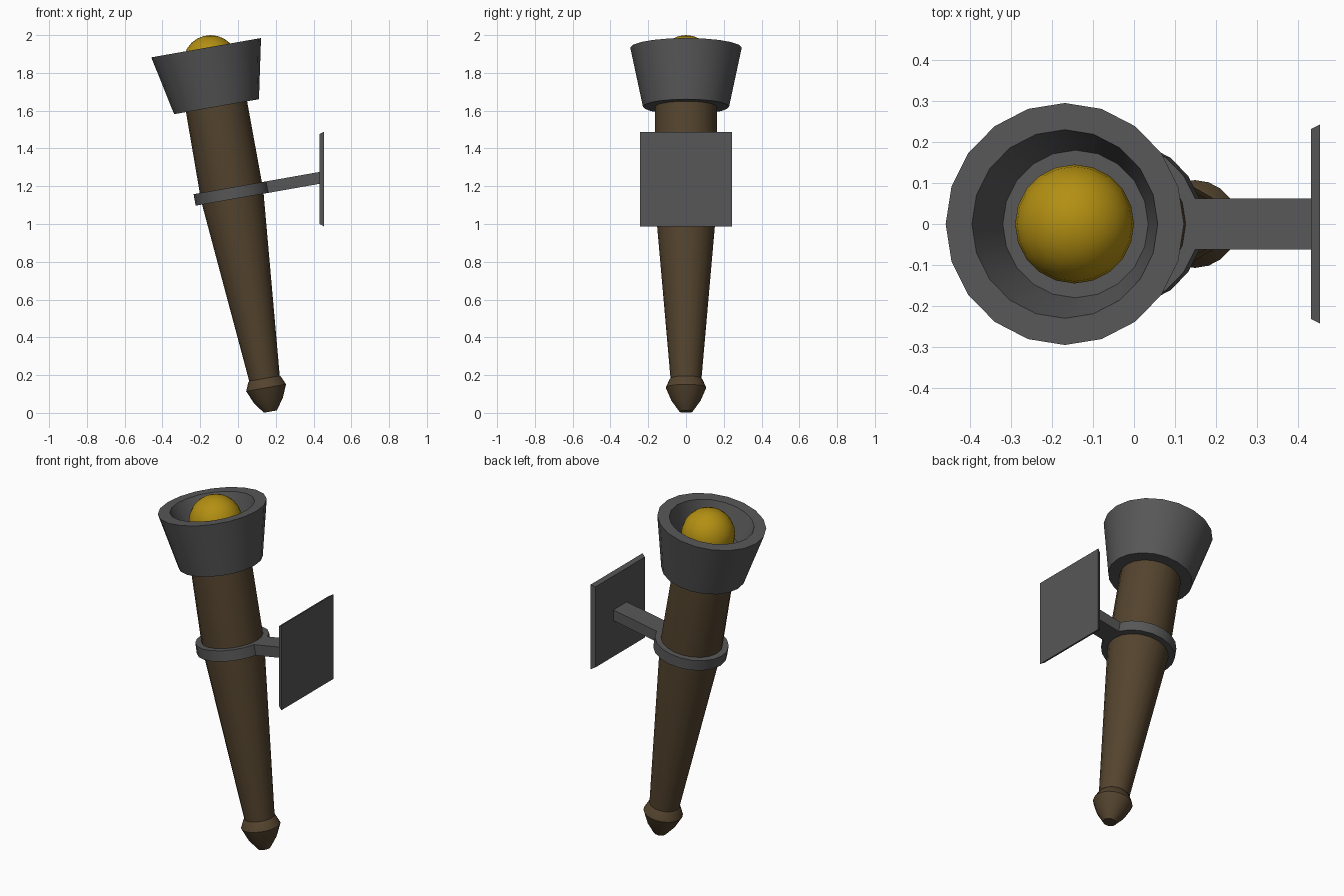
import bpy, bmesh, math
from mathutils import Matrix

if "Cube" in bpy.data.objects:
    bpy.data.objects.remove(bpy.data.objects["Cube"])

SIDES = 20
# Local torch frame: origin at the tip, z along the tilted axis
TORCH = Matrix.Translation((0.171, 0, 0.007)) @ Matrix.Rotation(math.radians(-10), 4, 'Y')


def material(name, rgb):
    m = bpy.data.materials.new(name)
    m.diffuse_color = (*rgb, 1)
    m.use_nodes = True
    m.node_tree.nodes["Principled BSDF"].inputs["Base Color"].default_value = m.diffuse_color
    return m


iron = material("iron_grey", (0.095, 0.095, 0.095))
wood = material("dark_wood", (0.088, 0.057, 0.027))
glow = material("ember_gold", (0.45, 0.275, 0.006))


def finish(name, bm, mat, matrix=TORCH, smooth=True):
    bmesh.ops.recalc_face_normals(bm, faces=bm.faces)
    me = bpy.data.meshes.new(name)
    bm.to_mesh(me)
    bm.free()
    me.materials.append(mat)
    ob = bpy.data.objects.new(name, me)
    bpy.context.collection.objects.link(ob)
    ob.matrix_world = matrix
    if smooth:
        bpy.ops.object.select_all(action='DESELECT')
        ob.select_set(True)
        bpy.context.view_layer.objects.active = ob
        bpy.ops.object.shade_smooth_by_angle(angle=math.radians(25))
    return ob


def lathe(name, profile, mat, closed=False):
    """Revolve (radius, height) points; cap the ends unless the profile is closed."""
    bm = bmesh.new()
    rings = []
    for r, z in profile:
        rings.append([bm.verts.new((r * math.cos(a), r * math.sin(a), z))
                      for a in (2 * math.pi * i / SIDES for i in range(SIDES))])
    pairs = list(zip(rings, rings[1:]))
    if closed:
        pairs.append((rings[-1], rings[0]))
    else:
        bm.faces.new(rings[0])
        bm.faces.new(rings[-1])
    for a, b in pairs:
        for i in range(SIDES):
            j = (i + 1) % SIDES
            bm.faces.new((a[i], a[j], b[j], b[i]))
    return finish(name, bm, mat)


# Wooden handle: pommel, tapering shaft, straight neck
lathe("handle", [(0.035, 0), (0.078, 0.06), (0.107, 0.128), (0.088, 0.172),
                 (0.082, 0.178), (0.167, 1.16), (0.164, 1.70)], wood)

# Hollow iron cup
lathe("cup", [(0.228, 1.639), (0.295, 1.956), (0.23, 1.956), (0.18, 1.806)], iron)

# Glowing ball in the cup
bm = bmesh.new()
bmesh.ops.create_uvsphere(bm, u_segments=SIDES, v_segments=12, radius=0.145)
finish("ember_ball", bm, glow, Matrix.Translation((-0.145, 0, 1.855)))

# Clamp ring around the shaft
T = 1.173
lathe("clamp_ring", [(0.20, T - 0.031), (0.20, T + 0.031),
                     (0.16, T + 0.031), (0.16, T - 0.031)], iron, closed=True)

# Arm from ring to wall plate
bm = bmesh.new()
bmesh.ops.create_cube(bm, size=1)
bmesh.ops.scale(bm, vec=(0.304, 0.125, 0.062), verts=bm.verts)
bmesh.ops.translate(bm, vec=(0.328, 0, T), verts=bm.verts)
finish("arm", bm, iron, smooth=False)

# Wall plate with bevelled edge, narrower on the torch side
bm = bmesh.new()
bmesh.ops.create_cube(bm, size=1)
for v in bm.verts:
    k = 0.231 if v.co.x < 0 else 0.243
    v.co.y = math.copysign(k, v.co.y)
    v.co.z = math.copysign(k + 0.007, v.co.z)
    v.co.x *= 0.023
finish("wall_plate", bm, iron, Matrix.Translation((0.4425, 0, 1.238)), smooth=False)
